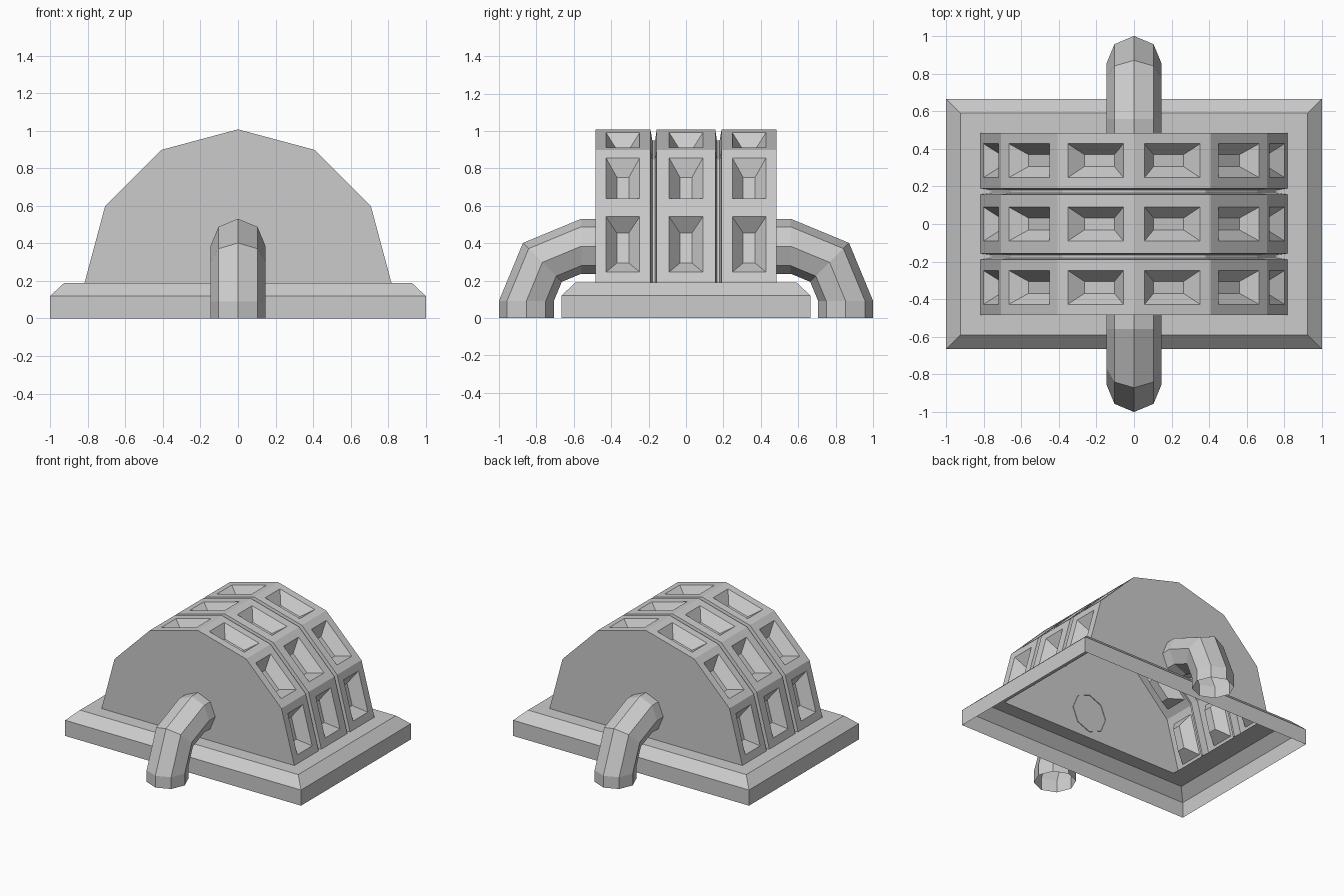
import bpy, bmesh, math
from mathutils import Vector

if "Cube" in bpy.data.objects:
    bpy.data.objects.remove(bpy.data.objects["Cube"])


def finish(name, bm):
    bmesh.ops.remove_doubles(bm, verts=bm.verts, dist=0.0005)
    bmesh.ops.recalc_face_normals(bm, faces=bm.faces)
    mesh = bpy.data.meshes.new(name)
    bm.to_mesh(mesh)
    bm.free()
    obj = bpy.data.objects.new(name, mesh)
    bpy.context.collection.objects.link(obj)
    return obj


def bridge(bm, a, b):
    """Quads between two closed loops of points."""
    n = len(a)
    for i in range(n):
        j = (i + 1) % n
        bm.faces.new([bm.verts.new(p) for p in (a[i], a[j], b[j], b[i])])


def loft(bm, loops):
    for a, b in zip(loops, loops[1:]):
        bridge(bm, a, b)


# Base plinth: open underneath, bevelled rim, opening under the hall
bm = bmesh.new()
loft(bm, [[Vector((sx * x, sy * y, z)) for sx, sy in ((1, 1), (-1, 1), (-1, -1), (1, -1))]
          for x, y, z in ((1, .665, 0), (1, .665, .12), (.925, .592, .19), (.765, .485, .19))])
finish("base_plinth", bm)

# Vaulted hall: three ribs of six facets, each with a tapered pocket
Z0, R, GROOVE = .19, .817, .76


def arc(r, y):
    return [Vector((r * math.cos(math.radians(30 * i)), y,
                    Z0 + r * math.sin(math.radians(30 * i)))) for i in range(7)]


stations = [(-.485, R), (-.19, R), (-.18, GROOVE), (-.165, GROOVE), (-.157, R)]
stations += [(-y, r) for y, r in reversed(stations)]
bm = bmesh.new()
for (y0, r0), (y1, r1) in zip(stations, stations[1:]):
    A, B = arc(r0, y0), arc(r1, y1)
    for i in range(6):
        quad = [A[i], A[i + 1], B[i + 1], B[i]]
        if not r0 == r1 == R:
            bm.faces.new([bm.verts.new(p) for p in quad])
            continue
        along = (A[i + 1] - A[i]).normalized()
        mid = sum(quad, Vector()) / 4
        ang = math.radians(30 * i + 15)
        inward = -Vector((math.cos(ang), 0, math.sin(ang)))

        def rect(h, w, d):
            return [mid + along * h * s + Vector((0, w * t, 0)) + inward * d
                    for s, t in ((-1, -1), (1, -1), (1, 1), (-1, 1))]

        opening, floor = rect(.153, .09, 0), rect(.083, .032, .077)
        loft(bm, [quad, opening, floor])
        bm.faces.new([bm.verts.new(p) for p in floor])
for y in (-.485, .485):
    bm.faces.new([bm.verts.new(p) for p in arc(R, y)])
finish("vaulted_hall", bm)

# Bent octagonal pipes, front and back
for name, side in (("front_pipe", -1), ("back_pipe", 1)):
    bm = bmesh.new()
    rings = []
    for cy, cz, deg in ((.56, 0, 0), (.56, .09, 0), (.56, .09, 45), (.56, .09, 90), (.48, .09, 90)):
        a = math.radians(deg)
        ring = []
        for k in range(8):
            t = math.radians(45 * k)
            rad = .294 + .147 * math.cos(t)
            ring.append(Vector((.147 * math.sin(t), side * (cy + rad * math.cos(a)),
                                cz + rad * math.sin(a))))
        rings.append(ring)
    loft(bm, rings)
    finish(name, bm)
